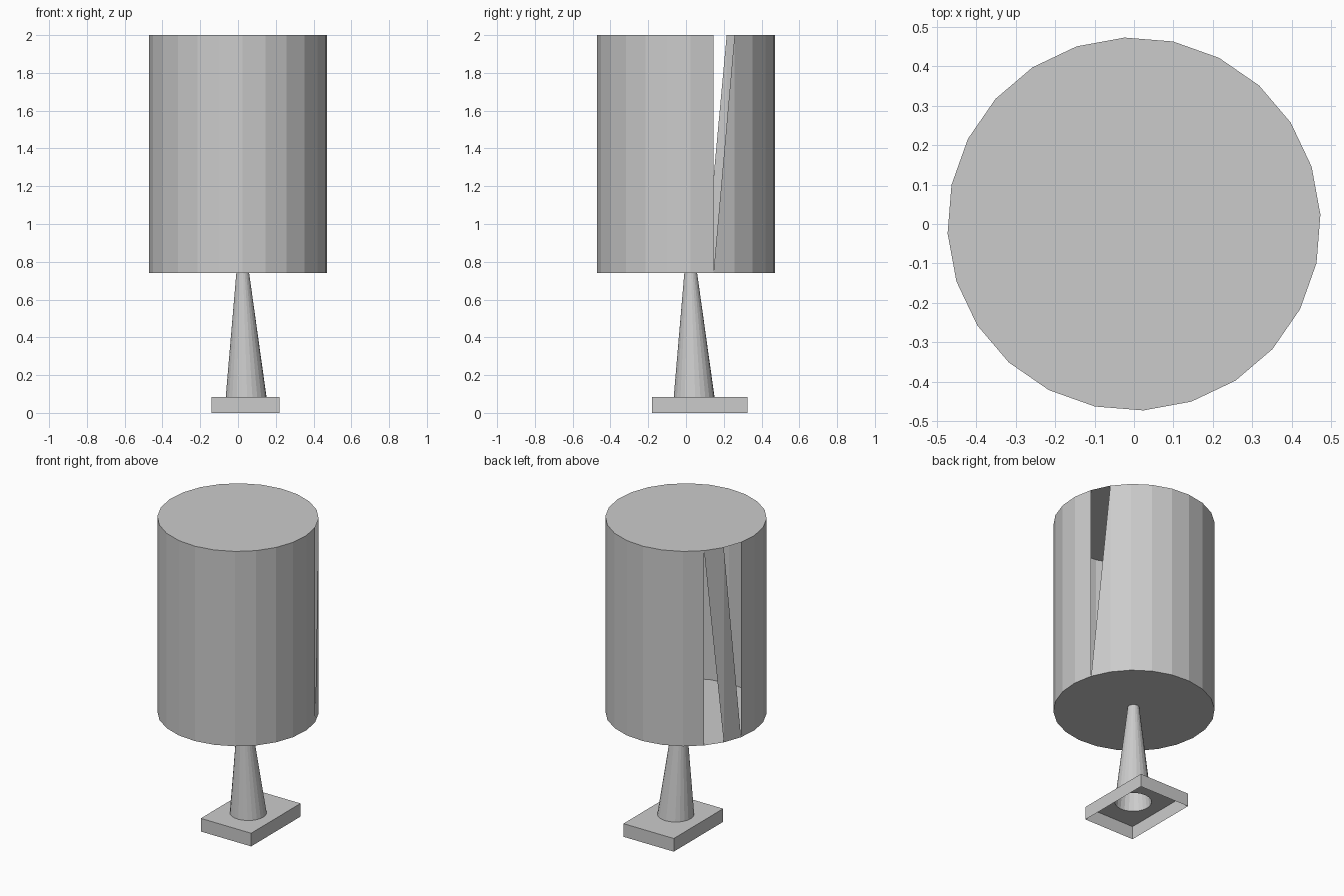
import bpy, bmesh
from math import sin, cos, radians

if "Cube" in bpy.data.objects:
    bpy.data.objects.remove(bpy.data.objects["Cube"])

N, PHASE = 24, 2.9


def ring(bm, cx, cy, r, z):
    return [bm.verts.new((cx + r * cos(radians(PHASE + 360 * i / N)),
                          cy + r * sin(radians(PHASE + 360 * i / N)), z))
            for i in range(N)]


def walls(bm, low, high, skip=()):
    n = len(low)
    for i in range(n):
        if i not in skip:
            j = (i + 1) % n
            bm.faces.new((low[i], low[j], high[j], high[i]))


def fill_between(bm, outer, inner, up):
    # flat plate with a hole
    edges = []
    for loop in (outer, inner):
        for a, b in zip(loop, loop[1:] + loop[:1]):
            edges.append(bm.edges.get((a, b)) or bm.edges.new((a, b)))
    res = bmesh.ops.triangle_fill(bm, edges=edges, use_beauty=True,
                                  normal=(0, 0, up))
    for f in res["geom"]:
        if isinstance(f, bmesh.types.BMFace):
            f.normal_update()
            if f.normal.z * up < 0:
                f.normal_flip()


def finish(name, bm):
    me = bpy.data.meshes.new(name)
    bm.to_mesh(me)
    bm.free()
    ob = bpy.data.objects.new(name, me)
    bpy.context.collection.objects.link(ob)


STEM_LOW = (0.043, 0.043, 0.108, 0.085)
STEM_TOP = (0.025, 0.025, 0.034, 0.74)

# Shade: closed drum with three open triangular panels at the sides
bm = bmesh.new()
low, high = ring(bm, 0, 0, 0.473, 0.74), ring(bm, 0, 0, 0.473, 2.0)
walls(bm, low, high, skip=(1, 9, 10))
bm.faces.new((low[1], low[2], high[2]))
bm.faces.new((high[9], low[10], high[10]))
bm.faces.new((high[10], low[10], low[11]))
bm.faces.new(high)
fill_between(bm, low, ring(bm, *STEM_TOP), -1)
finish("lamp_shade", bm)

# Stem: tapered hollow tube
bm = bmesh.new()
walls(bm, ring(bm, *STEM_LOW), ring(bm, *STEM_TOP))
finish("stem", bm)

# Base: shallow box, open underneath, with a hole where the stem stands
bm = bmesh.new()
corners = [(-0.14, -0.18), (0.22, -0.18), (0.22, 0.325), (-0.14, 0.325)]
low = [bm.verts.new((x, y, 0)) for x, y in corners]
high = [bm.verts.new((x, y, 0.085)) for x, y in corners]
walls(bm, low, high)
fill_between(bm, high, ring(bm, *STEM_LOW), 1)
finish("base", bm)
